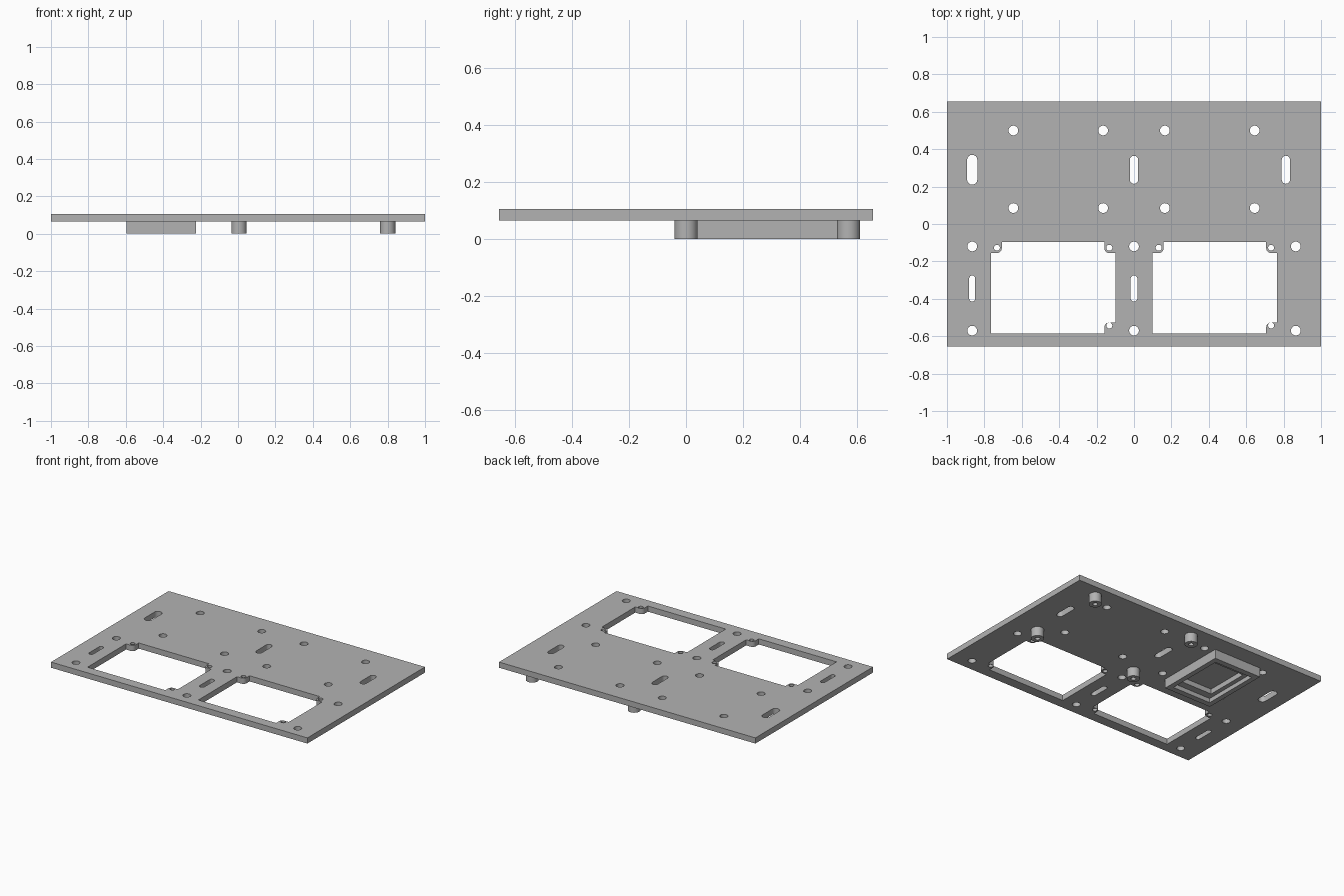
import bpy, bmesh
from math import pi, cos, sin
from mathutils import Vector, Matrix

cube = bpy.data.objects.get("Cube")
if cube:
    bpy.data.objects.remove(cube, do_unlink=True)

grey = bpy.data.materials.new("plain grey")
grey.use_nodes = True
colour = (0.45, 0.45, 0.45, 1)
grey.diffuse_color = colour
grey.node_tree.nodes["Principled BSDF"].inputs["Base Color"].default_value = colour


def arc(x, y, r, start, end, steps):
    angles = [start + (end - start) * i / steps for i in range(steps + 1)]
    return [(x + r * cos(a), y + r * sin(a)) for a in angles]


def circle(x, y, r):
    return arc(x, y, r, 0, 2 * pi, 32)[:-1]


def slot(x, y, length, width):
    """Upright slot with round ends."""
    r, h = width / 2, (length - width) / 2
    return arc(x, y + h, r, 0, pi, 12) + arc(x, y - h, r, pi, 2 * pi, 12)


def rect(x0, x1, y0, y1):
    return [(x0, y0), (x1, y0), (x1, y1), (x0, y1)]


def window(x0, x1, y0, y1, tabbed, t=0.058, r=0.025):
    """Rectangle whose tabbed corners are filled by a rounded screw tab."""
    points = []
    for k, corner in enumerate([(x1, y1), (x0, y1), (x0, y0), (x1, y0)]):
        offsets = [(0, 0)]
        if k in tabbed:
            offsets = [(0, -t), *arc(r - t, r - t, r, 1.5 * pi, pi, 6), (-t, 0)]
        turn = Matrix.Rotation(k * pi / 2, 2)
        points += [tuple(Vector(corner) + turn @ Vector(o)) for o in offsets]
    return points


def slab(name, loops, z0, z1):
    """Extrude an outline, with further loops as holes, between two heights."""
    curve = bpy.data.curves.new(name, 'CURVE')
    curve.dimensions = '2D'
    curve.fill_mode = 'BOTH'
    curve.extrude = (z1 - z0) / 2
    for loop in loops:
        spline = curve.splines.new('POLY')
        spline.points.add(len(loop) - 1)
        spline.use_cyclic_u = True
        for point, (x, y) in zip(spline.points, loop):
            point.co = (x, y, 0, 1)
    source = bpy.data.objects.new(name + " outline", curve)
    bpy.context.collection.objects.link(source)
    graph = bpy.context.evaluated_depsgraph_get()
    mesh = bpy.data.meshes.new_from_object(source.evaluated_get(graph))
    bpy.data.objects.remove(source, do_unlink=True)

    bm = bmesh.new()
    bm.from_mesh(mesh)
    bmesh.ops.remove_doubles(bm, verts=bm.verts, dist=0.0005)
    bmesh.ops.recalc_face_normals(bm, faces=bm.faces)
    bm.to_mesh(mesh)
    bm.free()
    mesh.materials.clear()
    mesh.materials.append(grey)

    part = bpy.data.objects.new(name, mesh)
    part.location.z = (z0 + z1) / 2
    bpy.context.collection.objects.link(part)
    bpy.ops.object.select_all(action='DESELECT')
    part.select_set(True)
    bpy.context.view_layer.objects.active = part
    bpy.ops.object.shade_smooth_by_angle(angle=pi / 6)
    return part


UNDER, TOP = 0.065, 0.105

# Mounting plate: outline, two windows, screw holes and slots
loops = [rect(-1, 1, -0.655, 0.655)]
for x0, x1 in ((-0.765, -0.1), (0.1, 0.765)):
    loops.append(window(x0, x1, -0.585, -0.097, tabbed=(0, 1, 3)))
    for x, y in ((x1 - 0.032, -0.127), (x0 + 0.032, -0.127), (x1 - 0.032, -0.543)):
        loops.append(circle(x, y, 0.016))
for x in (-0.645, -0.165, 0.165, 0.645):
    loops += [circle(x, y, 0.026) for y in (0.085, 0.5)]
for x in (-0.865, 0, 0.865):
    loops += [circle(x, y, 0.026) for y in (-0.12, -0.57)]
loops += [slot(-0.865, 0.29, 0.16, 0.054), slot(0, 0.29, 0.15, 0.045),
          slot(0.812, 0.29, 0.15, 0.045), slot(-0.865, -0.345, 0.14, 0.032),
          slot(0, -0.345, 0.14, 0.036)]
slab("mounting_plate", loops, UNDER, TOP)

# Hollow standoffs below the plate
for x in (0.005, 0.8):
    for y in (0, 0.57):
        slab("standoff", [circle(x, y, 0.041), circle(x, y, 0.016)], 0, UNDER)

# Stepped frame below the plate
outer = rect(-0.595, -0.225, 0.04, 0.535)
slab("frame_rim", [outer, rect(-0.56, -0.26, 0.08, 0.495)], 0, 0.03)
slab("frame_step", [outer, rect(-0.53, -0.29, 0.13, 0.445)], 0.03, UNDER)
